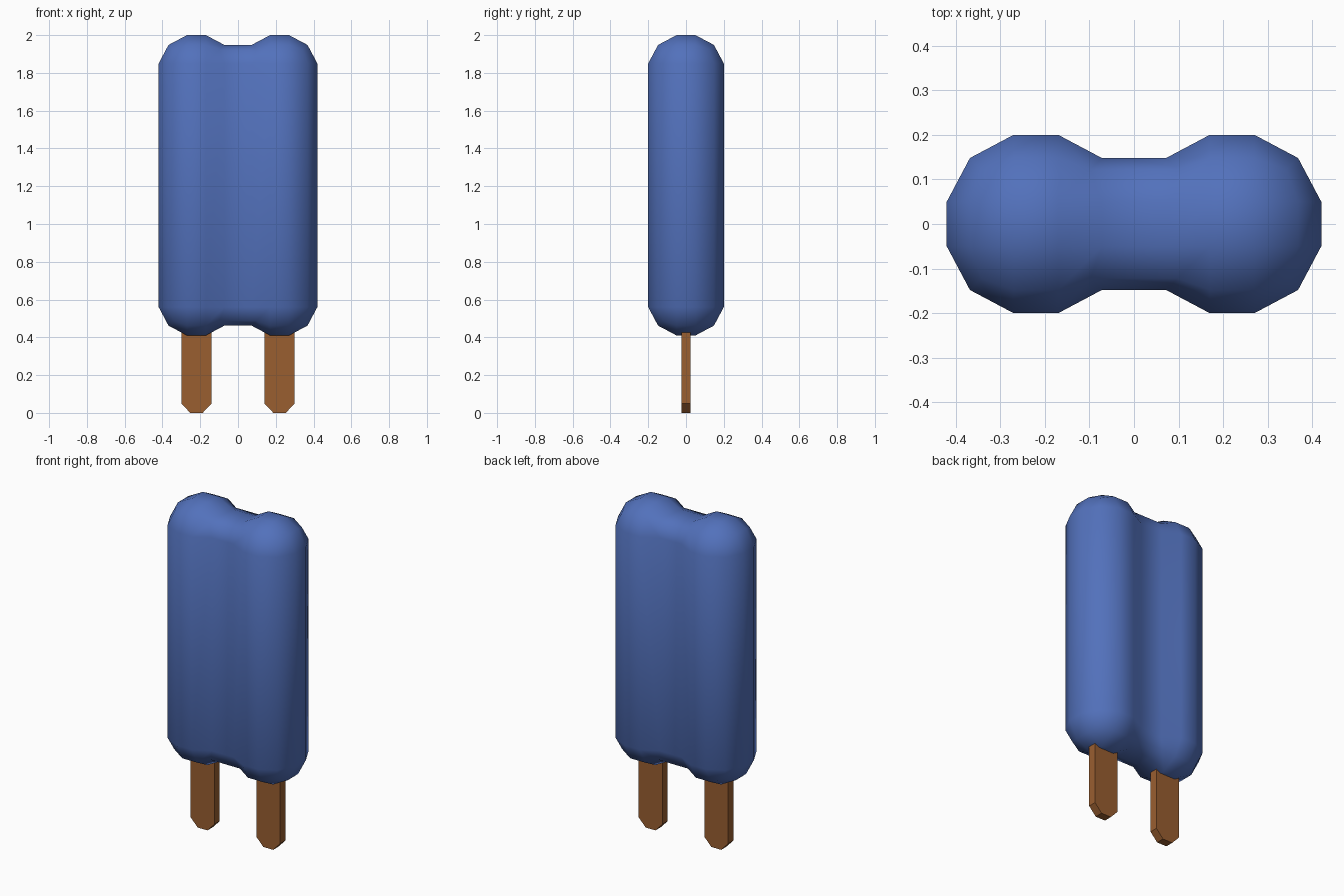
import bpy, bmesh
from itertools import product

if "Cube" in bpy.data.objects:
    bpy.data.objects.remove(bpy.data.objects["Cube"])


def material(name, rgb):
    m = bpy.data.materials.new(name)
    m.diffuse_color = (*rgb, 1)
    m.use_nodes = True
    m.node_tree.nodes["Principled BSDF"].inputs["Base Color"].default_value = m.diffuse_color
    return m


def make_object(name, bm, mat, smooth):
    bmesh.ops.recalc_face_normals(bm, faces=bm.faces)
    me = bpy.data.meshes.new(name)
    bm.to_mesh(me)
    bm.free()
    me.materials.append(mat)
    for p in me.polygons:
        p.use_smooth = smooth
    ob = bpy.data.objects.new(name, me)
    bpy.context.collection.objects.link(ob)
    return ob


blue = material("ice blue", (0.085, 0.165, 0.50))
brown = material("stick brown", (0.32, 0.112, 0.03))

LOBE_X = 0.22
Z_LOW, Z_HIGH = 0.61, 1.80
INNER = 0.05                              # flat half width of each rounded side
OUTER = {1: 0.20, 2: 0.148, 3: 0.122}     # reach on a face, an edge, a corner


# Ice: two rounded box lobes (4 grid points per side) joined by a bridge
def ice_point(i, j, k):
    steps = (i % 4, j, k)
    n = sum(s in (0, 3) for s in steps)
    dx, dy, dz = ((1 if s > 1 else -1) * (OUTER[n] if s in (0, 3) else INNER)
                  for s in steps)
    cx = -LOBE_X if i < 4 else LOBE_X
    return (cx + dx, dy, (Z_HIGH if k > 1 else Z_LOW) + dz)


bm = bmesh.new()
verts = {}


def vert(key):
    if key not in verts:
        verts[key] = bm.verts.new(ice_point(*key))
    return verts[key]


last = (7, 3, 3)
for axis in range(3):
    a, b = [t for t in range(3) if t != axis]
    for side, u, v in product((0, last[axis]), range(last[a]), range(last[b])):
        quad = []
        for du, dv in ((0, 0), (1, 0), (1, 1), (0, 1)):
            key = [0, 0, 0]
            key[axis], key[a], key[b] = side, u + du, v + dv
            quad.append(vert(tuple(key)))
        bm.faces.new(quad)
make_object("ice_body", bm, blue, True)

# Sticks: flat slats with a chamfered lower end, sunk into the ice
profile = [(-0.033, 0), (0.033, 0), (0.08, 0.05), (0.08, 0.5), (-0.08, 0.5), (-0.08, 0.05)]
for name, cx in (("left_stick", -LOBE_X), ("right_stick", LOBE_X)):
    bm = bmesh.new()
    face = bm.faces.new([bm.verts.new((cx + x, -0.025, z)) for x, z in profile])
    ext = bmesh.ops.extrude_face_region(bm, geom=[face], use_keep_orig=True)
    moved = [g for g in ext["geom"] if isinstance(g, bmesh.types.BMVert)]
    bmesh.ops.translate(bm, verts=moved, vec=(0, 0.05, 0))
    make_object(name, bm, brown, False)
